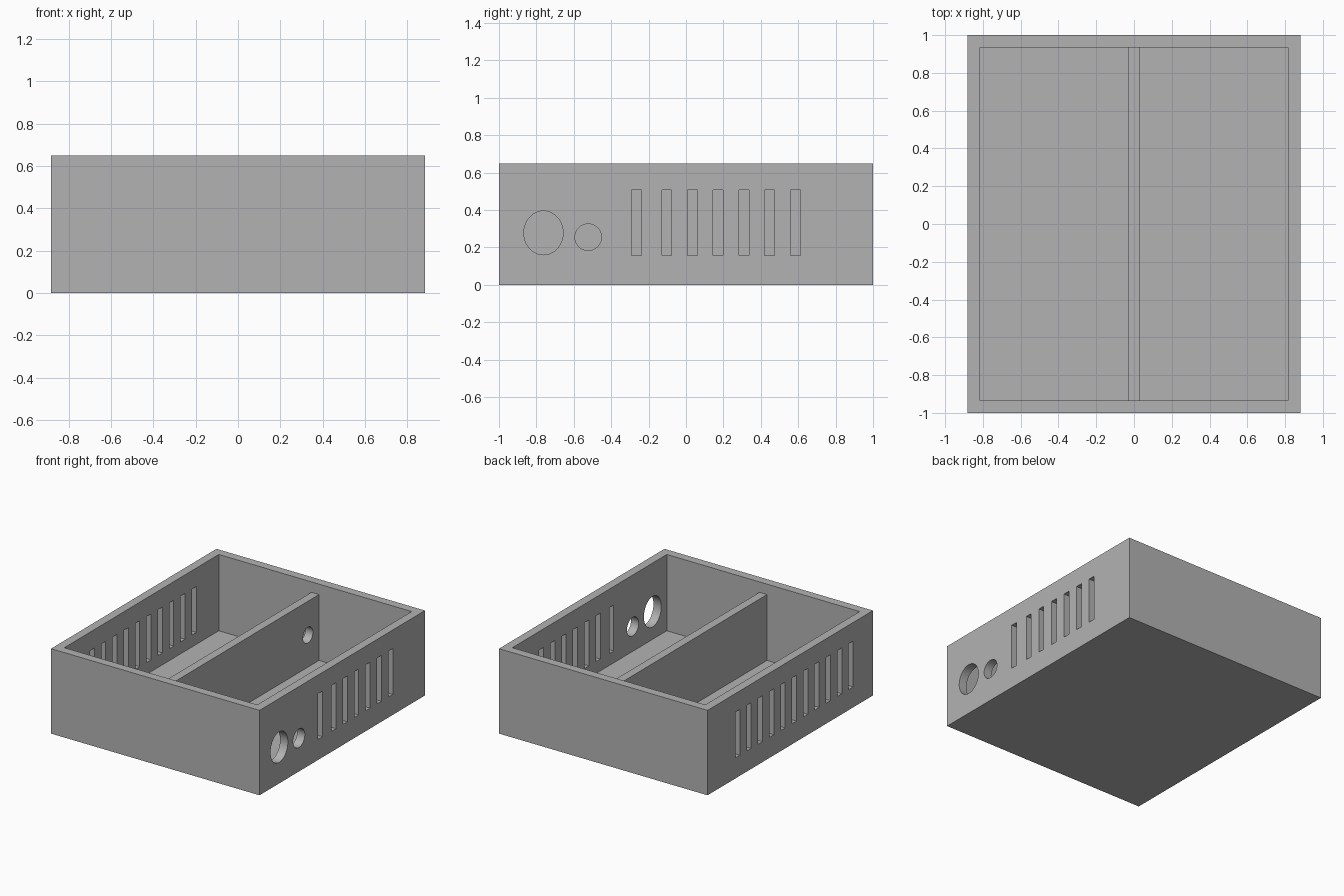
import bpy
import bmesh
from math import pi
from mathutils import Matrix

if "Cube" in bpy.data.objects:
    bpy.data.objects.remove(bpy.data.objects["Cube"])

W, D, H = 1.765, 2.0, 0.65       # outer size
WALL = 0.066                     # wall and floor thickness
SLOT_W, SLOT_LOW, SLOT_TOP = 0.053, 0.157, 0.508

grey = bpy.data.materials.new("plain grey")
grey.use_nodes = True
grey.diffuse_color = (0.45, 0.45, 0.45, 1)
grey.node_tree.nodes["Principled BSDF"].inputs["Base Color"].default_value = grey.diffuse_color


def add_box(bm, centre, size):
    bmesh.ops.create_cube(bm, size=1, matrix=Matrix.Translation(centre) @ Matrix.Diagonal((*size, 1)))


def add_hole(bm, centre, ry, rz):
    """Round or oval plug lying along x."""
    turn = Matrix.Rotation(pi / 2, 4, "Y")
    stretch = Matrix.Diagonal((1, ry, rz, 1))
    bmesh.ops.create_cone(bm, cap_ends=True, segments=48, radius1=1, radius2=1, depth=0.3,
                          matrix=Matrix.Translation(centre) @ stretch @ turn)


def add_slot(bm, x, y):
    add_box(bm, (x, y, (SLOT_LOW + SLOT_TOP) / 2), (0.2, SLOT_W, SLOT_TOP - SLOT_LOW))


def make(name, bm):
    bmesh.ops.recalc_face_normals(bm, faces=bm.faces)
    mesh = bpy.data.meshes.new(name)
    bm.to_mesh(mesh)
    bm.free()
    mesh.materials.append(grey)
    obj = bpy.data.objects.new(name, mesh)
    bpy.context.scene.collection.objects.link(obj)
    return obj


def cut(obj, bm):
    """Subtract the cutter shapes, then discard them."""
    cutter = make("cutter", bm)
    cutter.hide_render = True
    mod = obj.modifiers.new("cut", "BOOLEAN")
    mod.operation, mod.solver, mod.object = "DIFFERENCE", "EXACT", cutter
    bpy.ops.object.select_all(action="DESELECT")
    bpy.context.view_layer.objects.active = obj
    obj.select_set(True)
    bpy.ops.object.modifier_apply(modifier=mod.name)
    bpy.data.objects.remove(cutter)


def smooth(obj):
    bpy.context.view_layer.objects.active = obj
    obj.select_set(True)
    bpy.ops.object.shade_smooth_by_angle(angle=pi / 6)


# Open tray: solid block with the inside removed
bm = bmesh.new()
add_box(bm, (0, 0, H / 2), (W, D, H))
tray = make("tray", bm)
bm = bmesh.new()
add_box(bm, (0, 0, WALL + H / 2), (W - 2 * WALL, D - 2 * WALL, H))
cut(tray, bm)

# Vent slots in both side walls, and two cable holes
side = (W - WALL) / 2
bm = bmesh.new()
add_slot(bm, side, -0.265)
for i in range(6):
    add_slot(bm, side, -0.103 + 0.1375 * i)
for i in range(11):
    add_slot(bm, -side, 0.636 - 0.137 * i)
add_hole(bm, (side, -0.762, 0.278), 0.105, 0.117)
add_hole(bm, (side, -0.523, 0.255), 0.071, 0.071)
cut(tray, bm)
smooth(tray)

# Lower partition down the middle with a cable hole near the back
low, top = WALL - 0.01, 0.57
bm = bmesh.new()
add_box(bm, (0, 0, (low + top) / 2), (0.064, D - 2 * WALL + 0.02, top - low))
partition = make("partition", bm)
bm = bmesh.new()
add_hole(bm, (0, 0.80, 0.311), 0.06, 0.06)
cut(partition, bm)
smooth(partition)
